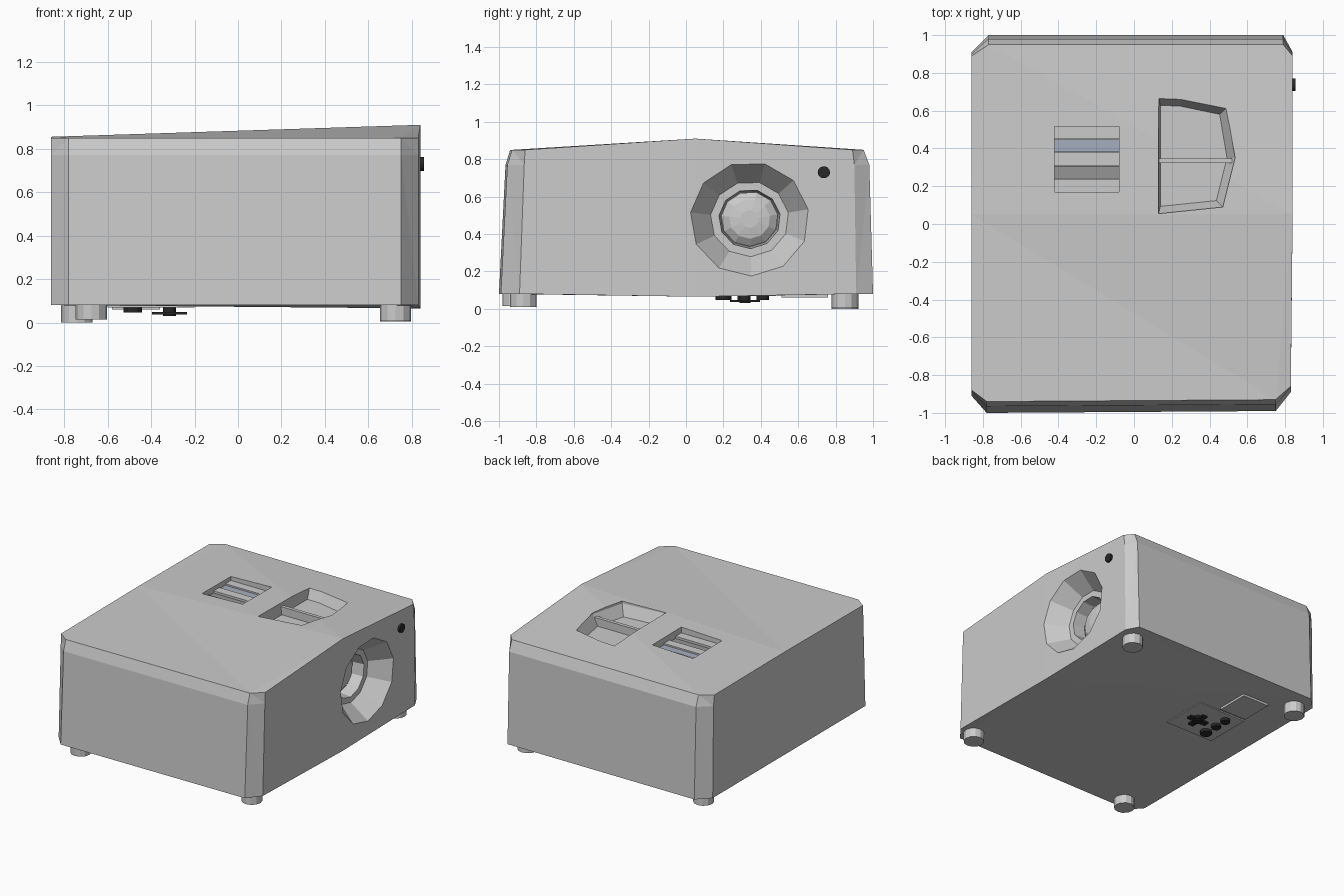
import bpy, bmesh
from math import cos, sin, pi
from mathutils import Vector

if "Cube" in bpy.data.objects:
    bpy.data.objects.remove(bpy.data.objects["Cube"])


def material(name, rgb):
    m = bpy.data.materials.new(name)
    m.diffuse_color = (*rgb, 1)
    m.use_nodes = True
    m.node_tree.nodes["Principled BSDF"].inputs["Base Color"].default_value = m.diffuse_color
    return m


BLACK = material("black_plastic", (0.02, 0.02, 0.02))
BLUE = material("blue_grey", (0.38, 0.43, 0.52))
DARK = material("dark_grey", (0.3, 0.3, 0.3))


def loft(name, loops, mat=None, triangulate=False, roof=None):
    """Skin equal-length loops and cap both ends; roof lists index groups for the last cap."""
    bm = bmesh.new()
    rings = [[bm.verts.new(p) for p in loop] for loop in loops]
    n = len(rings[0])
    for a, b in zip(rings, rings[1:]):
        for i in range(n):
            j = (i + 1) % n
            bm.faces.new((a[i], a[j], b[j], b[i]))
    bm.faces.new(rings[0])
    for group in roof or [range(n)]:
        bm.faces.new([rings[-1][i] for i in group])
    bmesh.ops.recalc_face_normals(bm, faces=bm.faces)
    if triangulate:
        bmesh.ops.triangulate(bm, faces=bm.faces)
    me = bpy.data.meshes.new(name)
    bm.to_mesh(me)
    bm.free()
    if mat:
        me.materials.append(mat)
    ob = bpy.data.objects.new(name, me)
    bpy.context.collection.objects.link(ob)
    return ob


def prism(name, pts, z0, z1, mat=None):
    return loft(name, [[(x, y, z) for x, y in pts] for z in (z0, z1)], mat)


def box(name, x0, x1, y0, y1, z0, z1, mat=None):
    return prism(name, [(x0, y0), (x1, y0), (x1, y1), (x0, y1)], z0, z1, mat)


def disc(name, x, y, r, z0, z1, mat=None, n=12):
    pts = [(x + r * cos(2 * pi * i / n), y + r * sin(2 * pi * i / n)) for i in range(n)]
    return prism(name, pts, z0, z1, mat)


def side_ring(x, r, y=0.34, z=0.48, n=11):
    return [(x, y + r * cos(2 * pi * (i + 0.3) / n), z + r * 0.96 * sin(2 * pi * (i + 0.3) / n))
            for i in range(n)]


def cut(target, cutter):
    cutter.hide_render = True
    mod = target.modifiers.new("cut", 'BOOLEAN')
    mod.operation, mod.solver, mod.object = 'DIFFERENCE', 'EXACT', cutter
    bpy.context.view_layer.objects.active = target
    bpy.ops.object.modifier_apply(modifier=mod.name)
    bpy.data.objects.remove(cutter, do_unlink=True)


# Casing: chamfered plan, leaning front and back, crest rising to the right
def plan(yf, yb, c, z, z_crest, z_ridge_left):
    pts = [(-.86, yf + c), (-.78, yf), (.75, yf + .01), (.83, yf + c + .02), (.84, .05),
           (.84, yb - c), (.79, yb), (-.77, yb), (-.86, yb - c), (-.86, .05)]
    return [(x, y, z_crest if i == 4 else z_ridge_left if i == 9 else z)
            for i, (x, y) in enumerate(pts)]


casing = loft("casing", [plan(-1.0, 1.0, .09, .08, .065, .08),
                         plan(-.965, .98, .08, .77, .77, .77),
                         plan(-.94, .95, .06, .85, .91, .855)],
              triangulate=True, roof=[(9, 0, 1, 2, 3, 4), (4, 5, 6, 7, 8, 9)])

# Lens recess in the right side
cut(casing, loft("lens_cutter", [side_ring(.92, .33), side_ring(.84, .318), side_ring(.70, .21),
                                 side_ring(.70, .165), side_ring(.60, .155)]))
loft("lens", [side_ring(.58, .153), side_ring(.61, .153), side_ring(.64, .11), side_ring(.65, .05)])

# Adjustment well in the roof with its dividing rib
well = [(.13, .055), (.47, .09), (.535, .35), (.49, .615), (.25, .665), (.13, .67)]
floor = [(.14 + (x - .13) * .87, .35 + (y - .35) * .87) for x, y in well]
cut(casing, loft("well_cutter", [[(x, y, .80) for x, y in floor],
                                 [(x, y, .88) for x, y in well],
                                 [(x, y, .96) for x, y in well]]))
box("well_rib", .13, .52, .322, .348, .79, .86)

# Roof control pocket with alternating bars and strips
cut(casing, box("pocket_cutter", -.42, -.08, .17, .515, .81, .96))
for i, y in enumerate((.17, .31, .45)):
    box(f"pocket_bar_{i + 1}", -.42, -.08, y, y + .068, .80, .835)
box("pocket_dark_strip", -.42, -.08, .24, .308, .80, .82, DARK)
box("pocket_blue_strip", -.42, -.08, .38, .448, .80, .825, BLUE)

# Sensor button on the right side
loft("sensor", [side_ring(x, .033, .737, .73, 16) for x in (.82, .856)], BLACK)

# Feet
for name, x, y, z in (("front_left_foot", -.675, -.91, .015), ("front_right_foot", .725, -.87, .01),
                      ("back_left_foot", -.742, .85, 0), ("back_right_foot", .725, .85, .005)):
    disc(name, x, y, .072, z, .1)

# Underside control panel
box("control_plate", -.60, -.20, .12, .48, .068, .09)
box("display_panel", -.58, -.36, .51, .76, .06, .09)
for i, y in enumerate((.20, .31, .41)):
    disc(f"round_button_{i + 1}", -.485, y, .042 if i == 0 else .034, .046, .075, BLACK)
a, b = .08, .022
cross = [(-b, -a), (b, -a), (b, -b), (a, -b), (a, b), (b, b),
         (b, a), (-b, a), (-b, b), (-a, b), (-a, -b), (-b, -b)]
prism("cross_button", [(-.315 + x, .315 + y) for x, y in cross], .036, .048, BLACK)
disc("cross_button_stem", -.315, .315, .03, .03, .075, BLACK)
